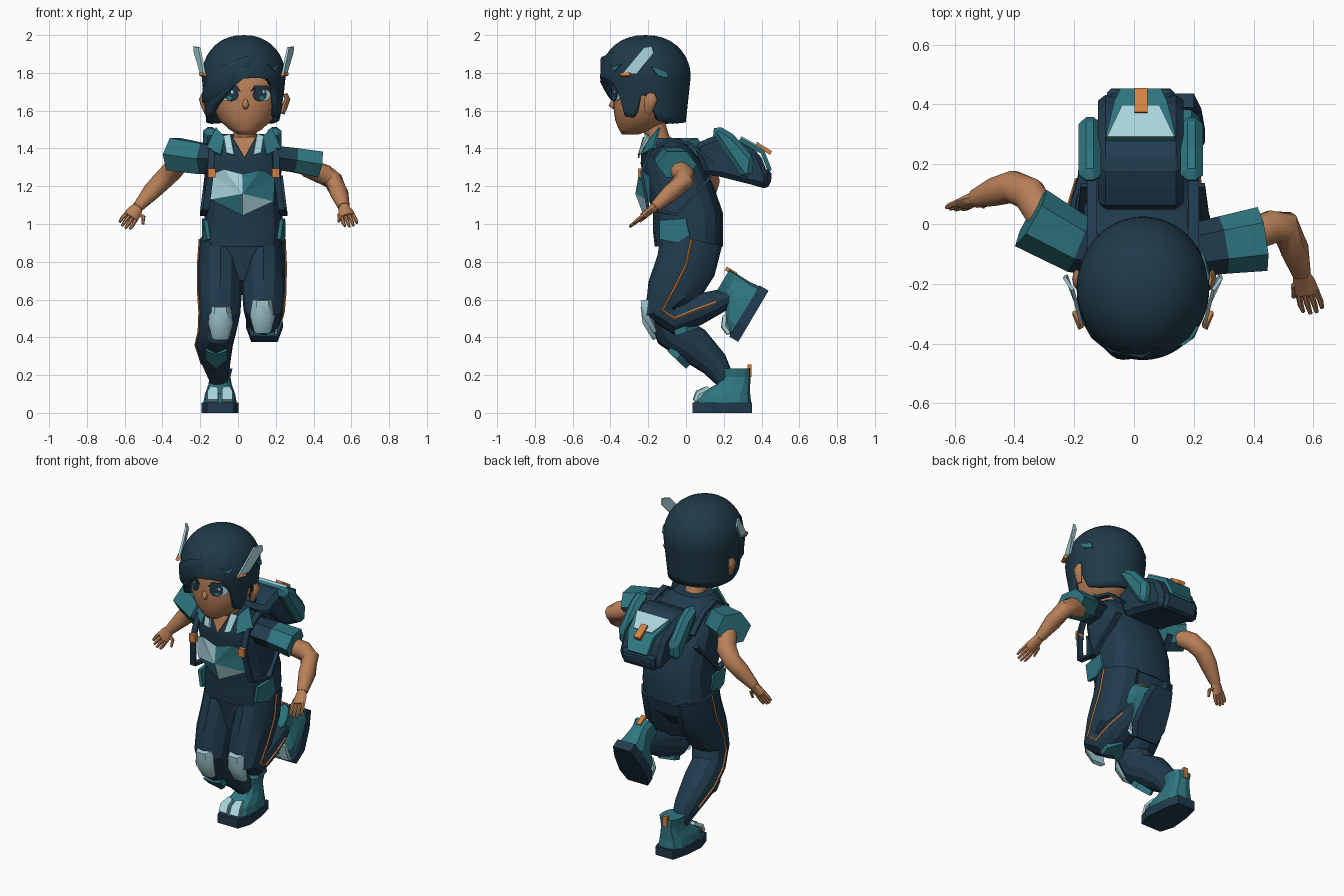
import bpy, bmesh, math
from mathutils import Vector as V, Matrix


def colour(name, rgb):
    m = bpy.data.materials.new(name)
    m.diffuse_color = (*rgb, 1)
    return m


NAVY = colour("navy cloth", (0.015, 0.044, 0.075))
HAIR = colour("dark hair", (0.014, 0.042, 0.066))
TEAL = colour("teal", (0.028, 0.18, 0.215))
PALE = colour("pale blue", (0.40, 0.66, 0.72))
SKIN = colour("skin", (0.48, 0.215, 0.098))
ORANGE = colour("orange", (0.64, 0.22, 0.055))


def build(name, verts, faces, mats, smooth=0, rule=None):
    """Mesh object; rule(face index) gives the material index."""
    me = bpy.data.meshes.new(name)
    bm = bmesh.new()
    vs = [bm.verts.new(v) for v in verts]
    for i, f in enumerate(faces):
        face = bm.faces.new([vs[k] for k in f])
        face.material_index = rule(i) if rule else 0
    bmesh.ops.remove_doubles(bm, verts=bm.verts, dist=1e-5)
    bmesh.ops.recalc_face_normals(bm, faces=bm.faces)
    bm.to_mesh(me)
    bm.free()
    for m in mats:
        me.materials.append(m)
    if smooth:
        me.shade_smooth()
        me.set_sharp_from_angle(angle=math.radians(smooth))
    ob = bpy.data.objects.new(name, me)
    bpy.context.collection.objects.link(ob)
    return ob


def skin_rings(name, rings, mats, smooth=0, rule=None):
    n = len(rings[0])
    faces = [(r * n + i, r * n + (i + 1) % n, (r + 1) * n + (i + 1) % n, (r + 1) * n + i)
             for r in range(len(rings) - 1) for i in range(n)]
    faces += [tuple(range(n)), tuple(range((len(rings) - 1) * n, len(rings) * n))]
    return build(name, [p for r in rings for p in r], faces, mats, smooth, rule)


def tube(name, pts, radii, mats, side=(1, 0, 0), n=8, smooth=0, rule=None, turn=0):
    """Loft along a path; radii are (along side, across side)."""
    pts = [V(p) for p in pts]
    rings = []
    for k, p in enumerate(pts):
        t = V((0, 0, 0))
        if k:
            t += (p - pts[k - 1]).normalized()
        if k < len(pts) - 1:
            t += (pts[k + 1] - p).normalized()
        t.normalize()
        u = (V(side) - t * t.dot(V(side))).normalized()
        w = t.cross(u)
        a, b = radii[k]
        rings.append([p + u * a * math.cos(q) + w * b * math.sin(q)
                      for q in [2 * math.pi * i / n + turn for i in range(n)]])
    return skin_rings(name, rings, mats, smooth, rule)


def stack(name, rows, mats, n=16, power=2, smooth=0):
    """Horizontal superellipse rings: z, cx, cy, rx, ry."""
    def s(v):
        return math.copysign(abs(v) ** (2 / power), v)
    rings = [[(cx + rx * s(math.cos(q)), cy + ry * s(math.sin(q)), z)
              for q in [2 * math.pi * i / n for i in range(n)]] for z, cx, cy, rx, ry in rows]
    return skin_rings(name, rings, mats, smooth)


def panel(name, pts, mat, thick=0.009):
    ob = build(name, pts, [tuple(range(len(pts)))], [mat])
    mod = ob.modifiers.new("thickness", 'SOLIDIFY')
    mod.thickness, mod.offset = thick, 0
    return ob


def prism(name, profile, x0, x1, mat, bevel=0.0, move=None):
    """Side profile (y, z) extruded across x."""
    n = len(profile)
    vs = [V((x, y, z)) for x in (x0, x1) for y, z in profile]
    if move:
        vs = [move @ v for v in vs]
    fs = [(i, (i + 1) % n, n + (i + 1) % n, n + i) for i in range(n)]
    ob = build(name, vs, fs + [tuple(range(n)), tuple(range(n, 2 * n))], [mat])
    if bevel:
        mod = ob.modifiers.new("bevel", 'BEVEL')
        mod.width, mod.segments = bevel, 1
    return ob


# Head, neck, nose and ears
HX = 0.04
stack("head", [(1.475, HX, -.295, .04, .045), (1.50, HX, -.265, .085, .09), (1.55, HX, -.235, .14, .14),
               (1.62, HX, -.22, .175, .165), (1.70, HX, -.215, .185, .17), (1.80, HX, -.21, .18, .17),
               (1.90, HX, -.21, .10, .10)], [SKIN], 28, 2.1, 60)
tube("neck", [(.03, -.12, 1.38), (.035, -.15, 1.46), (.04, -.19, 1.58)], [(.075, .065), (.06, .06), (.065, .065)],
     [SKIN], n=12, smooth=40)
tube("nose", [(HX, -.37, 1.67), (HX, -.385, 1.645), (HX, -.388, 1.63), (HX, -.372, 1.608)],
     [(.006, .006), (.014, .014), (.018, .022), (.012, .008)], [SKIN], smooth=80)
for s, x in ((1, .235), (-1, -.165)):
    tube("ear", [(x, -.2, 1.585), (x + .012 * s, -.195, 1.62), (x + .026 * s, -.185, 1.66), (x + .016 * s, -.185, 1.69)],
         [(.012, .015), (.016, .028), (.016, .034), (.01, .02)], [SKIN], smooth=50)


def on_face(x, z, off):
    return (x, -.217 - .172 * math.sqrt(max(0, 1 - ((x - HX) / .187) ** 2)) - off, z)


# Eyes as thin plates following the face
for s in (-1, 1):
    c = HX + s * .082
    for name, rx, rz, dx, z, mat, off in (("eye_white", .047, .033, .004 * s, 1.683, PALE, .005),
                                          ("iris", .036, .037, -.006 * s, 1.686, HAIR, .009),
                                          ("iris_glow", .015, .011, .002 * s, 1.667, TEAL, .012),
                                          ("eye_glint", .007, .009, .012, 1.70, PALE, .013)):
        panel(name, [on_face(c + dx + rx * math.cos(a), z + rz * math.sin(a), off)
                     for a in [i * math.pi / 6 for i in range(12)]], mat, .004)
    panel("eyelash", [on_face(c + d * .054, 1.713 + h, .010) for d, h in
                      ((-1, -.012), (-.5, .002), (.5, .002), (1, -.012), (.6, .02), (-.6, .02))], HAIR, .006)

# Hair cap: columns from the crown to a hem that changes with direction
HEM = [(-180, 1.54), (-120, 1.53), (-90, 1.54), (-65, 1.57), (-48, 1.625), (-32, 1.67), (-16, 1.725), (0, 1.77),
       (22, 1.775), (40, 1.76), (52, 1.70), (60, 1.57), (76, 1.56), (84, 1.68), (97, 1.68), (105, 1.55), (130, 1.53),
       (180, 1.54)]


def hem(d):
    for (a, za), (b, zb) in zip(HEM, HEM[1:]):
        if a <= d <= b:
            return za + (zb - za) * (d - a) / (b - a)


def hair_pt(deg, z, off=0.0):
    a = math.radians(deg)
    if z > 1.78:
        f = (1 - ((z - 1.78) / .22) ** 2) ** .45 if z < 2 else 0
    else:
        f = 1 - .45 * (1.78 - z)
    return (.03 + (.222 * f + off) * math.sin(a), -.215 - (.24 * f + off) * math.cos(a), z)


COLS, UP, LOW = 60, 9, 6
R = UP + LOW + 1
verts = []
for i in range(COLS):
    deg = -180 + 360 * i / COLS
    verts += [hair_pt(deg, 1.78 + .22 * math.cos(math.pi / 2 * j / UP) if j else 2) for j in range(UP + 1)]
    verts += [hair_pt(deg, 1.78 + (hem(deg) - 1.78) * j / LOW) for j in range(1, LOW + 1)]
hair = build("hair", verts, [(i * R + j, i * R + j + 1, (i + 1) % COLS * R + j + 1, (i + 1) % COLS * R + j)
                             for i in range(COLS) for j in range(R - 1)], [HAIR], 45)
mod = hair.modifiers.new("thickness", 'SOLIDIFY')
mod.thickness, mod.offset = .03, -1
# Flat lock swept across the forehead, with a flicked tip
tube("swept_lock", [hair_pt(d, z, o) for d, z, o in ((30, 1.90, -.006), (5, 1.85, -.002), (-22, 1.79, 0), (-48, 1.735, 0),
                                                     (-68, 1.69, .004), (-82, 1.645, .012))],
     [(.01, .006), (.04, .012), (.06, .014), (.065, .014), (.05, .014), (.004, .004)], [HAIR], (0, 0, 1), smooth=45)

# Head feathers, clips and hair patches
for s in (-1, 1):
    def hx(off):
        return .03 + s * off
    panel("feather", [(hx(.205), -.34, 1.79), (hx(.225), -.26, 1.795), (hx(.258), -.17, 1.905), (hx(.262), -.18, 1.94),
                      (hx(.235), -.22, 1.935)], PALE, .012)
    panel("feather_clip", [(hx(.207), -.35, 1.783), (hx(.228), -.30, 1.783), (hx(.228), -.29, 1.797),
                           (hx(.205), -.335, 1.797)], ORANGE, .02)
panel("hair_patch", [hair_pt(d, z, .004) for d, z in ((97, 1.83), (117, 1.805), (120, 1.772), (106, 1.785))], TEAL, .01)
panel("hair_patch", [hair_pt(d, z, .005) for d, z in ((36, 1.845), (45, 1.83), (57, 1.845), (48, 1.808))], TEAL, .01)

# Shirt and trouser seat
stack("shirt", [(.88, .02, .015, .21, .18), (.96, .028, .01, .213, .185), (1.06, .03, .01, .205, .185),
                (1.2, .025, -.035, .205, .182), (1.32, .025, -.075, .2, .165), (1.40, .03, -.105, .185, .13),
                (1.455, .035, -.125, .115, .09)], [NAVY], 16, 2.7, 25)
stack("trouser_seat", [(.70, .02, -.02, .09, .10), (.80, .02, .02, .19, .15), (.90, .02, .025, .222, .168)],
      [NAVY], 14, 2.6, 25)

# Faceted chest badge, V neck and collar
edge = [(-.15, -.19, 1.26), (-.075, -.235, 1.29), (.022, -.25, 1.265), (.115, -.235, 1.285), (.195, -.19, 1.25),
        (.19, -.19, 1.12), (.025, -.225, 1.045), (-.145, -.19, 1.13)]
build("chest_badge", edge + [(.025, -.268, 1.16)], [(i, (i + 1) % 8, 8) for i in range(8)], [PALE, TEAL],
      rule=lambda i: 0 if i in (0, 1, 5, 7) else 1)
panel("neck_opening", [(-.03, -.224, 1.46), (.095, -.224, 1.46), (.035, -.252, 1.35)], SKIN)
for s in (-1, 1):
    def cx(d):
        return .03 + s * d
    panel("collar_trim", [(cx(.07), -.21, 1.475), (cx(.105), -.195, 1.465), (cx(.09), -.245, 1.375),
                          (cx(.05), -.25, 1.365)], PALE, .014)
    panel("collar_wing", [(cx(.10), -.18, 1.46), (cx(.145), -.14, 1.51), (cx(.195), -.17, 1.40),
                          (cx(.12), -.235, 1.365)], TEAL, .012)
    # Shoulder strap loop, buckle and waist plates
    x = cx(.17)
    tube("strap", [(x, .14, 1.32), (x, .03, 1.42), (x, -.08, 1.45), (x, -.19, 1.39), (x + .005 * s, -.235, 1.27),
                   (x + .03 * s, -.2, 1.08), (x + .045 * s, -.05, 1.05), (x + .02 * s, .13, 1.25)],
         [(.024, .012)] * 8, [NAVY], n=4, turn=math.pi / 4)
    prism("buckle", [(-.255, 1.245), (-.255, 1.295), (-.225, 1.295), (-.225, 1.245)], x - .02, x + .02, ORANGE)
    panel("waist_plate", [(cx(.185), -.14, .92), (cx(.20), -.14, 1.02), (cx(.21), .0, 1.03), (cx(.212), .02, .94),
                          (cx(.206), -.04, .90)], TEAL, .02)

# Sleeves, arms and hands
ARMS = [(-1, [(-.07, -.1, 1.35), (-.185, -.07, 1.345), (-.345, .02, 1.37)], .1,
         [(-.29, .0, 1.35), (-.35, .10, 1.28), (-.405, .125, 1.225), (-.46, .11, 1.17), (-.53, .085, 1.09)],
         (-.605, .05, .985), (.8, -.1, -.55), (.055, -.01, -.04)),
        (1, [(.13, -.1, 1.36), (.30, -.07, 1.338), (.43, -.05, 1.315)], .08,
         [(.36, -.05, 1.30), (.46, -.01, 1.26), (.505, -.01, 1.23), (.535, -.08, 1.165), (.56, -.165, 1.09)],
         (.60, -.295, .99), (.95, .2, .25), (-.04, -.02, -.03))]
for s, sleeve, high, arm, tip, across, thumb in ARMS:
    tube("sleeve", sleeve, [(.07, .085), (high - .006, .097), (high, .108)], [NAVY, TEAL], (0, 0, 1), 6,
         rule=lambda i: 0 if i < 6 else 1, turn=math.pi / 6)
    tube("arm", arm, [(.05, .055), (.055, .058), (.052, .055), (.048, .05), (.03, .032)], [SKIN], (0, 0, 1), 10, 45)
    w, e, across = V(arm[-1]), V(tip), V(across)
    m = w.lerp(e, .5)
    tube("palm", [w, w.lerp(e, .2), m], [(.028, .026), (.038, .02), (.042, .018)], [SKIN], across, 8, 45)
    for i in range(4):
        o = across * (i - 1.5) * .02
        f = e + o * 1.1 - (e - m) * (.15 * abs(i - 1.5) - .1)
        tube("finger", [m + o - (e - m) * .1, m.lerp(f, .6) + o * .5, f], [(.011, .011), (.010, .010), (.007, .007)],
             [SKIN], across, 6, 50)
    b = w.lerp(e, .2)
    tube("thumb", [b, b + V(thumb) * .8, b + V(thumb) * 1.1 + (e - m) * .5], [(.015, .015), (.012, .012), (.007, .007)],
         [SKIN], across, 6, 50)

# Trouser legs with piping: x, y, z, half width, half depth
LEGS = [(-1, [(-.09, .03, .92, .11, .165), (-.092, 0, .78, .118, .16), (-.094, -.07, .64, .115, .14),
              (-.095, -.11, .53, .107, .105), (-.108, -.07, .43, .098, .10), (-.125, .04, .36, .098, .10),
              (-.115, .15, .26, .075, .075), (-.1, .21, .17, .05, .05)]),
        (1, [(.135, .03, .92, .11, .165), (.135, 0, .78, .116, .16), (.135, -.07, .64, .114, .14),
             (.135, -.125, .54, .105, .10), (.135, -.06, .50, .095, .085), (.138, .05, .545, .092, .085),
             (.14, .16, .585, .075, .065), (.14, .24, .62, .055, .05)])]
for s, rows in LEGS:
    tube("trouser_leg", [r[:3] for r in rows], [r[3:] for r in rows], [NAVY], n=12, smooth=25)
    tube("piping", [(r[0] + s * (r[3] + .002), r[1], r[2]) for r in rows[:-1]], [(.006, .007)] * 7, [ORANGE], n=4)

# Knee pads and shin guards
for x, dz in ((-.092, -.035), (.13, .0)):
    bulge = [(-.05, -.205, .60), (.05, -.205, .60), (.066, -.205, .51), (.045, -.165, .43), (-.045, -.165, .43),
             (-.066, -.205, .51), (-.03, -.25, .595), (.03, -.25, .595), (.038, -.24, .51), (-.038, -.24, .51),
             (.03, -.185, .42), (-.03, -.185, .42)]
    build("knee_pad", [(x + a, b + .01, c + dz) for a, b, c in bulge],
          [(6, 7, 8, 9), (9, 8, 10, 11), (0, 6, 9, 5), (5, 9, 11, 4), (7, 1, 2, 8), (8, 2, 3, 10), (0, 1, 7, 6),
           (0, 5, 4, 3, 2, 1), (3, 4, 11, 10)], [PALE], 50)
guard = [(-.055, .06), (0, .035), (.055, .06), (.06, .0), (0, -.065), (-.06, .0)]
panel("shin_guard", [(-.115 + a, -.04 - c * .8, .295 + c * .75) for a, c in guard], TEAL, .035)
panel("shin_guard", [(.138 + a, .0 - c, .445 - c * .35) for a, c in guard], TEAL, .035)

# Shoes: one flat, one kicked up behind
lift = Matrix.Translation((0, .437, .647)) @ Matrix.Rotation(math.radians(59.4), 4, 'X') @ Matrix.Translation((0, -.35, 0))
for x, mv in ((-.095, Matrix()), (.14, lift)):
    sole = [(-.06, .35), (.06, .35), (.085, .25), (.097, .12), (.07, .035), (-.07, .035), (-.097, .12), (-.085, .25)]
    skin_rings("sole", [[mv @ V((x + a, b, z)) for a, b in sole] for z in (0, .055)], [NAVY])
    rows = [(.055, .195, .088, .15), (.10, .20, .08, .14), (.15, .25, .062, .09), (.19, .265, .055, .077),
            (.235, .268, .066, .075)]
    upper = stack("shoe_upper", [(z, x, y, a, b) for z, y, a, b in rows], [TEAL], 12, 2.8)
    upper.data.transform(mv)
    prism("heel_tab", [(.325, .19), (.325, .255), (.347, .255), (.347, .19)], x - .015, x + .015, ORANGE, move=mv)
    for s in (-1, 1):
        panel("toe_patch", [mv @ V((x + s * a, b, z)) for a, b, z in
                            ((.010, .043, .065), (.066, .047, .065), (.066, .066, .108), (.048, .12, .135),
                             (.012, .105, .13), (.010, .06, .11))], PALE, .02)

# Backpack, flap, side pockets and pull tab
prism("backpack", [(.04, 1.42), (.12, 1.455), (.2, 1.485), (.39, 1.375), (.44, 1.25), (.42, 1.19), (.18, 1.25),
                   (.1, 1.26)], -.12, .165, NAVY, bevel=.025)
panel("backpack_flap", [(-.095, .285, 1.447), (.14, .285, 1.447), (.11, .405, 1.382), (.09, .445, 1.28),
                        (-.045, .445, 1.28), (-.065, .405, 1.382)], TEAL, .025)
panel("flap_panel", [(-.09, .29, 1.460), (.135, .29, 1.460), (.085, .395, 1.402), (-.04, .395, 1.402)], PALE, .012)
prism("pull_tab", [(.37, 1.415), (.375, 1.435), (.455, 1.385), (.445, 1.365)], .002, .045, ORANGE)
for a, b in ((-.185, -.11), (.155, .23)):
    prism("side_pocket", [(.13, 1.49), (.165, 1.525), (.25, 1.475), (.36, 1.35), (.35, 1.25), (.30, 1.24)], a, b, TEAL,
          bevel=.025)
prism("pack_pocket", [(.36, 1.30), (.45, 1.285), (.455, 1.235), (.43, 1.185), (.34, 1.21)], -.09, .135, NAVY, bevel=.015)
